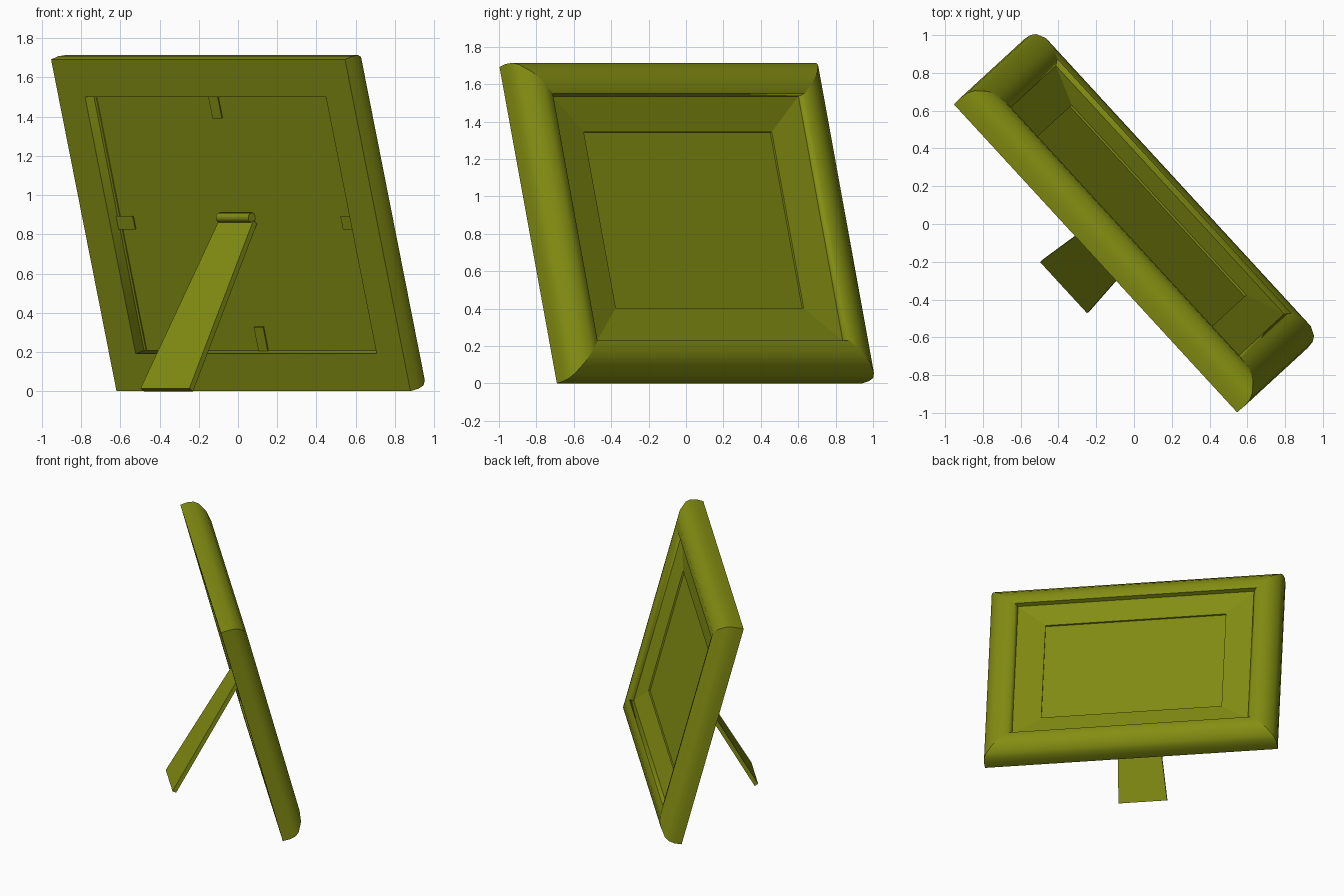
import bpy, math
from mathutils import Matrix, Vector

if "Cube" in bpy.data.objects:
    bpy.data.objects.remove(bpy.data.objects["Cube"])

W, H = 2.215, 1.752                      # frame width and height in its own plane
TILT, YAW = math.radians(15), math.radians(42.6)

# Frame axes: X along the width, Y up the leaning frame, Z out of the picture
n = Vector((math.cos(YAW), math.sin(YAW), 0))
up = Vector((0, 0, 1))
ax = Vector((-math.sin(YAW), math.cos(YAW), 0))
ay = -n * math.sin(TILT) + up * math.cos(TILT)
az = n * math.cos(TILT) + up * math.sin(TILT)
M = Matrix((ax, ay, az)).transposed().to_4x4()
M.translation = (0.13, 0.125, 0)

mat = bpy.data.materials.new("olive")
mat.diffuse_color = (0.23, 0.27, 0.006, 1)
mat.use_nodes = True
mat.node_tree.nodes["Principled BSDF"].inputs["Base Color"].default_value = mat.diffuse_color


def make(name, verts, faces, smooth=None):
    me = bpy.data.meshes.new(name)
    me.from_pydata([M @ Vector(v) for v in verts], [], faces)
    me.materials.append(mat)
    ob = bpy.data.objects.new(name, me)
    bpy.context.collection.objects.link(ob)
    bpy.ops.object.select_all(action='DESELECT')
    ob.select_set(True)
    bpy.context.view_layer.objects.active = ob
    bpy.ops.object.mode_set(mode='EDIT')
    bpy.ops.mesh.select_all(action='SELECT')
    bpy.ops.mesh.normals_make_consistent(inside=False)
    bpy.ops.object.mode_set(mode='OBJECT')
    if smooth:
        bpy.ops.object.shade_smooth_by_angle(angle=math.radians(smooth))
    return ob


def prism(name, a, b, smooth=None):
    """Join two matching outlines into a closed solid."""
    k = len(a)
    faces = [(i, (i + 1) % k, k + (i + 1) % k, k + i) for i in range(k)]
    faces += [tuple(range(k)), tuple(range(2 * k - 1, k - 1, -1))]
    return make(name, list(a) + list(b), faces, smooth)


def box(name, x0, x1, y0, y1, z0, z1):
    def ring(z):
        return [(x0, y0, z), (x1, y0, z), (x1, y1, z), (x0, y1, z)]
    return prism(name, ring(z0), ring(z1))


def mitred(name, profile, smooth):
    """Four mitred bars; profile is (depth, side inset, top/bottom inset)."""
    def corner(sx, sy):
        return [(sx * (W / 2 - iu), H / 2 + sy * (H / 2 - iv), d) for d, iu, iv in profile]
    cs = [(-1, -1), (1, -1), (1, 1), (-1, 1)]
    for i, side in enumerate(("bottom", "right", "top", "left")):
        prism(f"{name}_{side}", corner(*cs[i]), corner(*cs[(i + 1) % 4]), smooth)


# Rounded moulding
mitred("frame_bar", [
    (0, 0, 0), (0.055, -0.002, -0.002), (0.098, 0.004, 0.004), (0.13, 0.022, 0.022),
    (0.167, 0.072, 0.072), (0.18, 0.13, 0.13), (0.168, 0.192, 0.192),
    (0.138, 0.216, 0.2), (0.06, 0.216, 0.2), (0.06, 0.2, 0.198), (0, 0.2, 0.198)], 48)

# Sloping mount around the picture
mitred("mount", [(0.14, 0.21, 0.195), (0.107, 0.425, 0.388),
                 (0.09, 0.425, 0.388), (0.09, 0.21, 0.195)], None)

# Picture and recessed backing board
box("picture", -W / 2 + 0.205, W / 2 - 0.205, 0.195, H - 0.195, 0.085, 0.095)
box("backing_board", -W / 2 + 0.19, W / 2 - 0.19, 0.19, H - 0.19, 0.065, 0.085)

# Retaining clips on the four sides of the back
c, L, t = H / 2, 0.325, 0.035
for name, b in (("bottom", (-t, t, 0.19, L)), ("top", (-t, t, H - L, H - 0.19)),
                ("left", (-W / 2 + 0.19, -W / 2 + L, c - t, c + t)),
                ("right", (W / 2 - L, W / 2 - 0.19, c - t, c + t))):
    box("clip_" + name, *b, 0.05, 0.056)


# Tapered support leg, given as (distance along n, height)
def upright(x, s, z):
    return (x, -math.sin(TILT) * s + math.cos(TILT) * z,
            math.cos(TILT) * s + math.sin(TILT) * z)


top, foot = Vector((-0.19, 0.87)), Vector((-0.683, 0.014))
d = (foot - top).normalized()
off = Vector((-d.y, d.x)) * 0.03         # leg thickness toward the frame
if off.x < 0:
    off = -off


def leg_outline(o):
    return [upright(x, *(p + o)) for x, p in
            ((-0.13, top), (0.13, top), (0.184, foot), (-0.184, foot))]


prism("support_leg", leg_outline(Vector((0, 0))), leg_outline(off))

# Hinge barrel
def barrel(x, r=0.025, k=16):
    return [(x, 0.905 + r * math.cos(2 * math.pi * i / k),
             0.043 + r * math.sin(2 * math.pi * i / k)) for i in range(k)]


prism("hinge", barrel(-0.122), barrel(0.122), 40)
